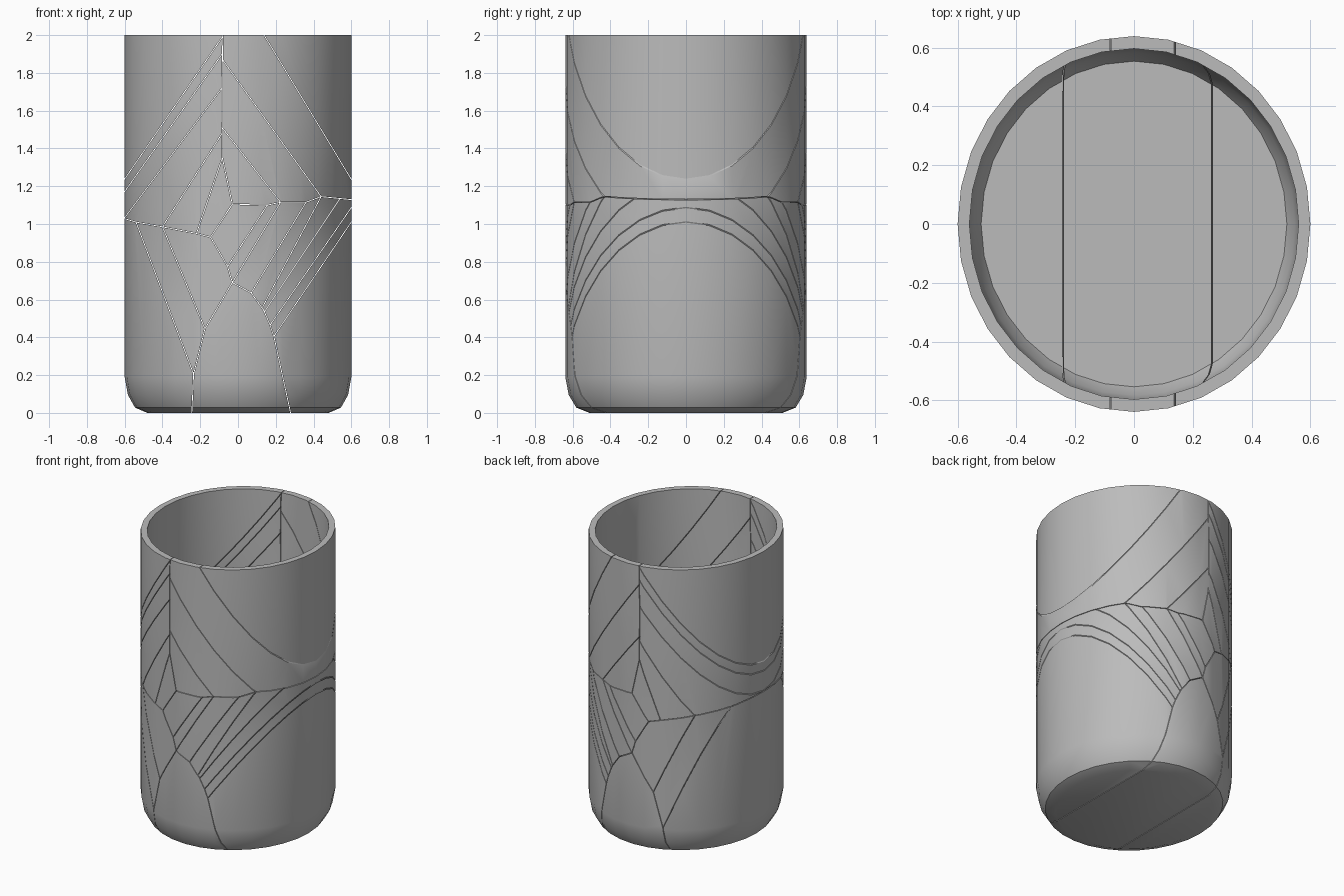
import bpy, bmesh, math
from mathutils import Matrix, Vector

if "Cube" in bpy.data.objects:
    bpy.data.objects.remove(bpy.data.objects["Cube"])

SIDES = 32
GAP = 0.004

clay = bpy.data.materials.new("plain grey")
clay.diffuse_color = (0.5, 0.5, 0.5, 1)
clay.use_nodes = True
clay.node_tree.nodes["Principled BSDF"].inputs["Base Color"].default_value = clay.diffuse_color

# Cup wall and floor: closed profile (radius, height) spun round, slightly oval
profile = [(0.48, 0), (0.545, 0.028), (0.583, 0.095), (0.6, 0.19), (0.6, 2),
           (0.56, 2), (0.56, 0.2), (0.547, 0.11), (0.52, 0.06)]
bm = bmesh.new()
rings = []
for r, z in profile:
    rings.append([bm.verts.new((r * math.sin(2 * math.pi * i / SIDES),
                                r * 1.065 * math.cos(2 * math.pi * i / SIDES), z))
                  for i in range(SIDES)])
for a, b in zip(rings, rings[1:]):
    for i in range(SIDES):
        j = (i + 1) % SIDES
        bm.faces.new((a[i], a[j], b[j], b[i]))
bm.faces.new(rings[0])
bm.faces.new(rings[-1])
bmesh.ops.recalc_face_normals(bm, faces=bm.faces[:])
mesh = bpy.data.meshes.new("cracked_cup")
bm.to_mesh(mesh)
bm.free()
mesh.materials.append(clay)
cup = bpy.data.objects.new("cracked_cup", mesh)
bpy.context.collection.objects.link(cup)

# Crack lines as (x, z) paths, each cut straight through from front to back
cracks = [
    # upright crack and its fork
    [(-0.08, 2.03), (-0.085, 1.72), (-0.083, 1.35), (-0.03, 1.105), (-0.145, 0.93)],
    [(-0.083, 1.35), (-0.22, 0.95)],
    # upper left branches
    [(-0.083, 1.99), (-0.64, 1.18)],
    [(-0.084, 1.9), (-0.64, 1.115)],
    [(-0.085, 1.72), (-0.64, 0.98)],
    [(-0.084, 1.48), (-0.4, 0.985)],
    # upper right branches
    [(0.12, 2.03), (0.64, 1.17)],
    [(-0.082, 1.87), (0.44, 1.145)],
    [(-0.084, 1.51), (0.225, 1.115)],
    # level cracks
    [(-0.03, 1.105), (0.155, 1.1), (0.225, 1.115), (0.36, 1.115), (0.44, 1.145), (0.64, 1.125)],
    [(-0.64, 1.04), (-0.54, 1.01), (-0.4, 0.985), (-0.22, 0.95), (-0.145, 0.93)],
    # arch down to the floor
    [(-0.145, 0.93), (-0.055, 0.775), (-0.03, 0.69), (0.07, 0.635), (0.135, 0.545),
     (0.17, 0.465), (0.19, 0.405), (0.285, -0.03)],
    [(-0.03, 0.69), (-0.175, 0.445), (-0.235, 0.205), (-0.246, -0.03)],
    # lower left branches
    [(-0.54, 1.01), (-0.235, 0.205)],
    [(-0.4, 0.985), (-0.175, 0.445)],
    # lower right branches
    [(0.155, 1.1), (-0.055, 0.775)],
    [(0.225, 1.115), (-0.03, 0.69)],
    [(0.36, 1.115), (0.07, 0.635)],
    [(0.44, 1.145), (0.13, 0.56)],
    [(0.54, 1.135), (0.14, 0.535)],
    [(0.64, 1.145), (0.17, 0.465)],
    [(0.64, 1.07), (0.19, 0.405)],
]


def crack_cutter(p, q):
    """Thin upright plate along one crack segment."""
    d = Vector((q[0] - p[0], 0, q[1] - p[1]))
    mid = Vector(((p[0] + q[0]) / 2, 0, (p[1] + q[1]) / 2))
    b = bmesh.new()
    bmesh.ops.create_cube(b, size=1, matrix=Matrix.Translation(mid)
                          @ Matrix.Rotation(-math.atan2(d.z, d.x), 4, 'Y')
                          @ Matrix.Diagonal((d.length + GAP * 0.7, 1.6, GAP, 1)))
    m = bpy.data.meshes.new("crack_cutter")
    b.to_mesh(m)
    b.free()
    ob = bpy.data.objects.new("crack_cutter", m)
    ob.hide_render = True
    bpy.context.collection.objects.link(ob)
    return ob


cutters = [crack_cutter(p, q) for path in cracks for p, q in zip(path, path[1:])]
for c in cutters:
    mod = cup.modifiers.new("crack", 'BOOLEAN')
    mod.operation = 'DIFFERENCE'
    mod.solver = 'MANIFOLD'
    mod.object = c

# Bake the cracks, drop the cutters, smooth the curved wall
bpy.context.view_layer.objects.active = cup
cup.select_set(True)
for mod in list(cup.modifiers):
    bpy.ops.object.modifier_apply(modifier=mod.name)
for c in cutters:
    bpy.data.objects.remove(c)
bpy.ops.object.shade_smooth_by_angle(angle=math.radians(32))
